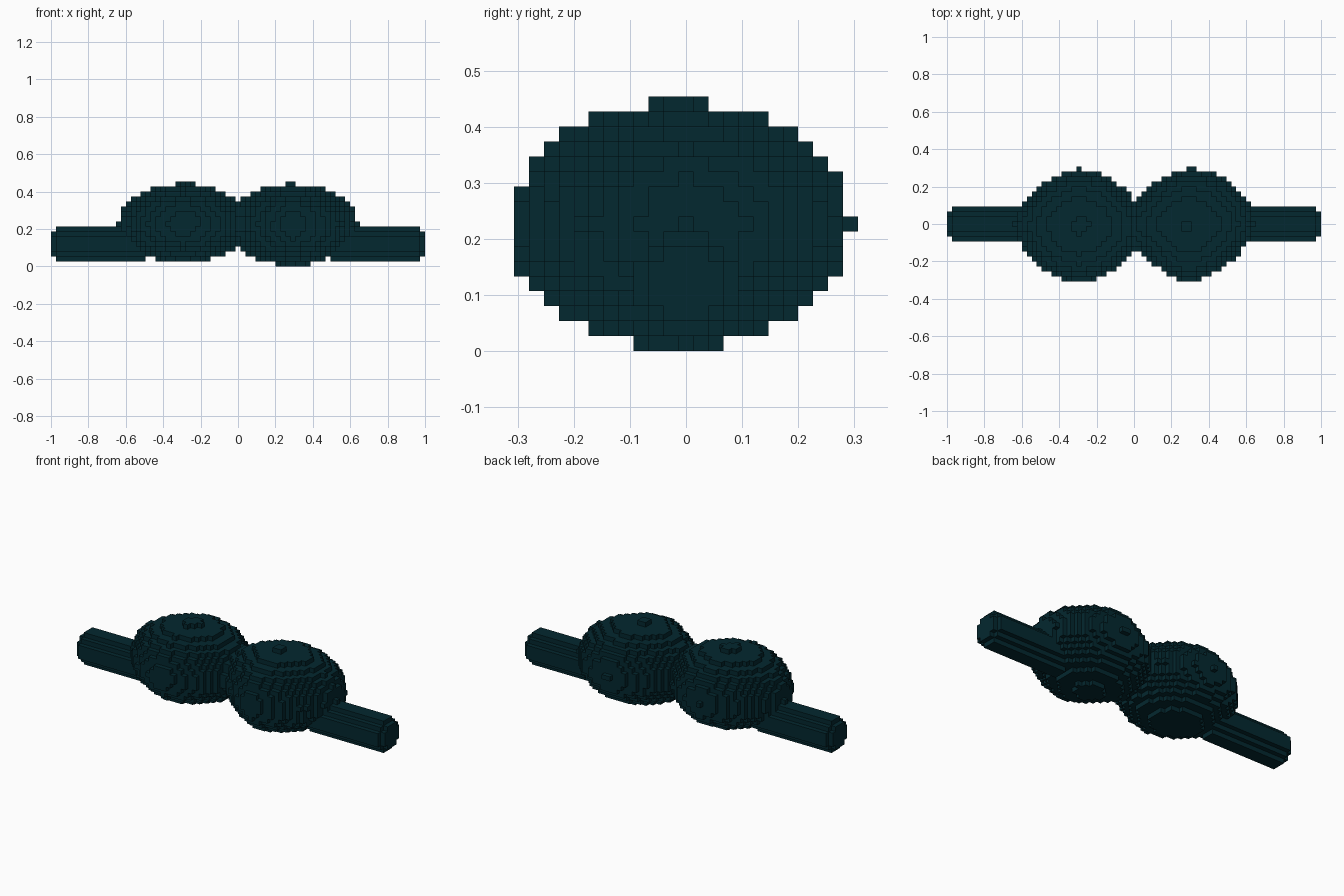
import bpy
import bmesh
from mathutils import Vector

cube = bpy.data.objects.get("Cube")
if cube:
    bpy.data.objects.remove(cube, do_unlink=True)

S = 2 / 75                      # block size
NX, NY, NZ = 37, 11, 17         # half counts in x and y, full count in z

teal = bpy.data.materials.new("dark_teal")
teal.use_nodes = True
colour = (0.001, 0.021, 0.029, 1)
teal.diffuse_color = colour
teal.node_tree.nodes["Principled BSDF"].inputs["Base Color"].default_value = colour


def block_centre(cell):
    return Vector((cell[0], cell[1], cell[2] + 0.5)) * S


def in_lobe(cell, centre, radii, pinch, skew):
    """Ellipsoid pinched to a rounded diamond in plan, fuller towards +x +y by skew."""
    p = block_centre(cell) - Vector(centre)
    x, y, z = (a / r for a, r in zip(p, radii))
    corner_term = pinch * abs(x * y) - skew * (x * abs(y) + abs(x) * y)
    return x * x + y * y + z * z + corner_term <= 1


def in_rod(cell, side):
    i, j, k = cell
    reach = i * side
    limit = 5 if reach == NX else 11      # smaller rounded tip
    return reach >= 19 and j * j + (k - 4) ** 2 <= limit


# Part rules, in order of priority
parts = {
    "left_lobe": lambda c: in_lobe(c, (0.287, -0.011, 0.2235), (0.355, 0.306, 0.2175), 0.45, 0.22),
    "right_lobe": lambda c: in_lobe(c, (-0.29, -0.009, 0.230), (0.352, 0.304, 0.2125), 0.3, 0),
    "left_rod": lambda c: in_rod(c, 1),
    "right_rod": lambda c: in_rod(c, -1),
}

# Give each filled block to one part
owner = {}
for i in range(-NX, NX + 1):
    for j in range(-NY, NY + 1):
        for k in range(NZ):
            for name, inside in parts.items():
                if inside((i, j, k)):
                    owner[i, j, k] = name
                    break


def build(name):
    """Make the outer block faces of one part."""
    bm = bmesh.new()
    corners = {}

    def corner(p):
        key = tuple(round(2 * a / S) for a in p)
        if key not in corners:
            corners[key] = bm.verts.new(p)
        return corners[key]

    for cell, part in owner.items():
        if part != name:
            continue
        for axis in range(3):
            for sign in (-1, 1):
                near = list(cell)
                near[axis] += sign
                if tuple(near) in owner:
                    continue
                n, u, v = Vector(), Vector(), Vector()
                n[axis] = sign * S / 2
                u[(axis + 1) % 3] = S / 2
                v[(axis + 2) % 3] = sign * S / 2
                m = block_centre(cell) + n
                bm.faces.new([corner(m + a * u + b * v)
                              for a, b in ((-1, -1), (1, -1), (1, 1), (-1, 1))])
    mesh = bpy.data.meshes.new(name)
    bm.to_mesh(mesh)
    bm.free()
    mesh.materials.append(teal)
    bpy.context.collection.objects.link(bpy.data.objects.new(name, mesh))


for name in parts:
    build(name)
